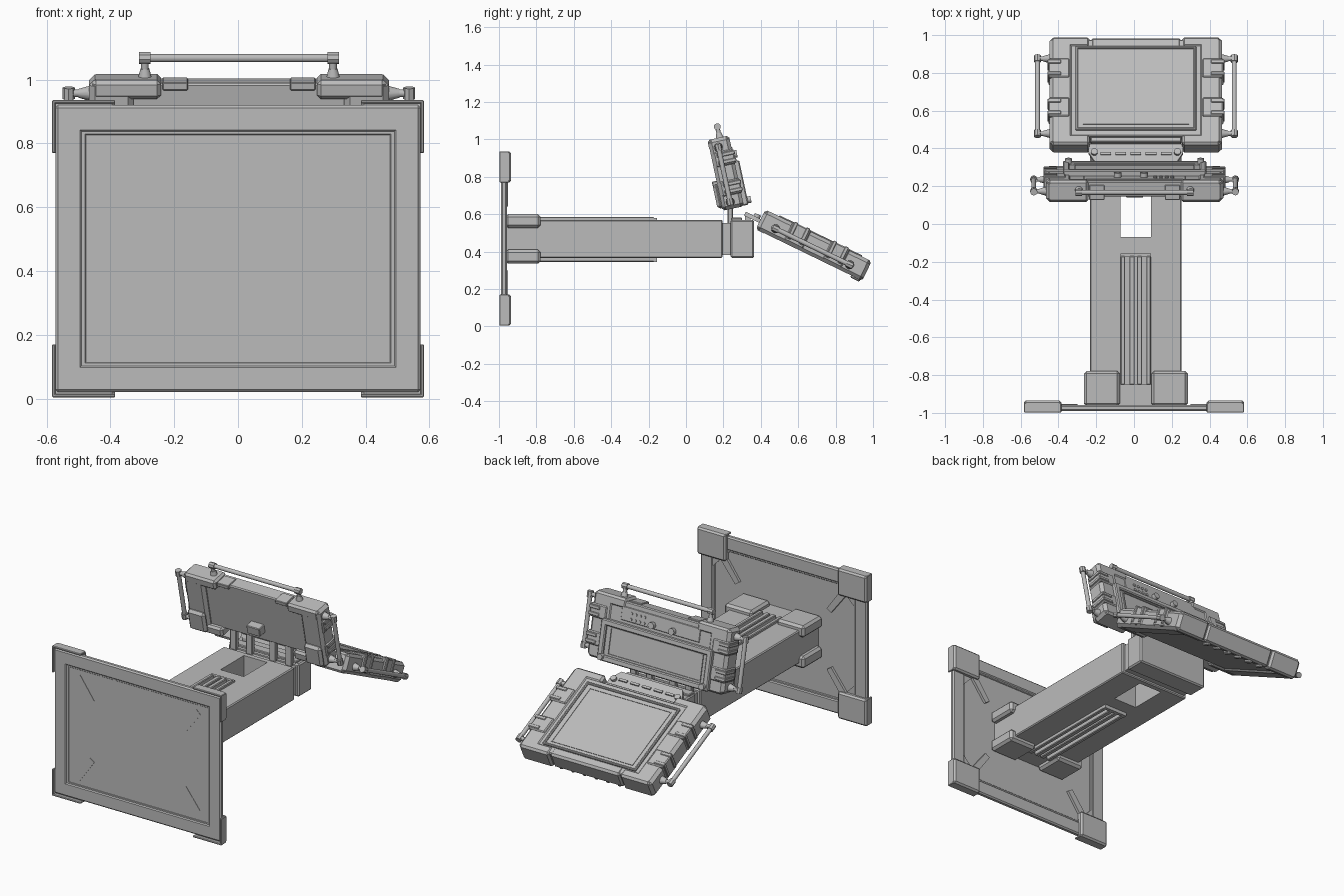
import bpy, bmesh
from math import radians
from mathutils import Matrix, Vector

if "Cube" in bpy.data.objects:
    bpy.data.objects.remove(bpy.data.objects["Cube"])

metal = bpy.data.materials.new("grey_metal")
metal.use_nodes = True
GREY = (0.5, 0.5, 0.5, 1)
metal.diffuse_color = GREY
metal.node_tree.nodes["Principled BSDF"].inputs["Base Color"].default_value = GREY
WORLD = Matrix.Identity(4)


def finish(name, bm, frame=WORLD, smooth=False):
    bm.transform(frame)
    bmesh.ops.recalc_face_normals(bm, faces=bm.faces)
    mesh = bpy.data.meshes.new(name)
    bm.to_mesh(mesh)
    bm.free()
    mesh.materials.append(metal)
    ob = bpy.data.objects.new(name, mesh)
    bpy.context.collection.objects.link(ob)
    if smooth:
        bpy.ops.object.select_all(action='DESELECT')
        ob.select_set(True)
        bpy.context.view_layer.objects.active = ob
        bpy.ops.object.shade_smooth_by_angle(angle=radians(40))
    return ob


def box(name, x, y, z, frame=WORLD, bevel=0.0):
    """Box from three (low, high) ranges, with chamfered edges."""
    bm = bmesh.new()
    bmesh.ops.create_cube(bm, size=1)
    for v in bm.verts:
        v.co = Vector([(a + b) / 2 + c * (b - a) for (a, b), c in zip((x, y, z), v.co)])
    if bevel:
        bmesh.ops.bevel(bm, geom=bm.edges[:], offset=bevel, segments=1, affect='EDGES')
    return finish(name, bm, frame)


def rod(name, start, end, radius, frame=WORLD, sides=12, tip=None):
    a, b = Vector(start), Vector(end)
    bm = bmesh.new()
    bmesh.ops.create_cone(bm, cap_ends=True, segments=sides, radius1=radius,
                          radius2=radius if tip is None else tip, depth=(b - a).length)
    turn = (b - a).to_track_quat('Z', 'Y').to_matrix().to_4x4()
    bm.transform(Matrix.Translation((a + b) / 2) @ turn)
    return finish(name, bm, frame, True)


def prism(name, outline, low, high, frame=WORLD):
    """Flat outline extruded along local z."""
    bm = bmesh.new()
    face = bm.faces.new([bm.verts.new((x, y, low)) for x, y in outline])
    top = bmesh.ops.extrude_face_region(bm, geom=[face])["geom"]
    bmesh.ops.translate(bm, vec=(0, 0, high - low),
                        verts=[g for g in top if isinstance(g, bmesh.types.BMVert)])
    return finish(name, bm, frame)


def border(name, x, y, z, width, frame=WORLD, bevel=0.004):
    """Rectangular frame of four bars."""
    for side, bar in (("low", (y[0], y[0] + width)), ("high", (y[1] - width, y[1]))):
        box(f"{name}_{side}", x, bar, z, frame, bevel)
    for side, bar in (("first", (x[0], x[0] + width)), ("second", (x[1] - width, x[1]))):
        box(f"{name}_{side}", bar, y, z, frame, bevel)


def cut(target, *cutters):
    for cutter in cutters:
        mod = target.modifiers.new("cut", 'BOOLEAN')
        mod.object, mod.solver = cutter, 'EXACT'
        bpy.context.view_layer.objects.active = target
        bpy.ops.object.modifier_apply(modifier=mod.name)
        bpy.data.objects.remove(cutter)


# Foot plate, drawn in a frame whose local z runs towards the column
foot = Matrix(((-1, 0, 0, 0), (0, 0, 1, -0.997), (0, 1, 0, 0.47), (0, 0, 0, 1)))
box("foot_panel", (-0.5, 0.5), (-0.38, 0.38), (0.016, 0.028), foot)
border("foot_border", (-0.573, 0.573), (-0.45, 0.45), (0.008, 0.04), 0.085, foot, 0.008)
border("foot_inner_step", (-0.505, 0.505), (-0.385, 0.385), (0.014, 0.034), 0.03, foot)
for sx in (-1, 1):
    for sy in (-1, 1):
        def span(a, b, s):
            return tuple(sorted((a * s, b * s)))
        box("foot_corner", span(0.385, 0.583, sx), span(0.30, 0.466, sy), (0.02, 0.062), foot, 0.01)
        box("foot_corner_side_lip", span(0.572, 0.583, sx), span(0.30, 0.466, sy), (0, 0.05), foot, 0.003)
        box("foot_corner_end_lip", span(0.385, 0.583, sx), span(0.455, 0.466, sy), (0, 0.05), foot, 0.003)
        rib = [(0.40, 0.33), (0.43, 0.30), (0.33, 0.17), (0.30, 0.19)]
        prism("foot_diagonal_rib", [(px * sx, py * sy) for px, py in rib], 0.014, 0.044, foot)
        web = [(0.49, 0.31), (0.49, 0.24), (0.37, 0.36), (0.42, 0.38)]
        prism("foot_corner_web", [(px * sx, py * sy) for px, py in web], 0.016, 0.036, foot)

# Column with a through window and rail slots
CX = 0.009
column = box("column", (CX - 0.243, CX + 0.243), (-0.975, 0.195), (0.366, 0.57), bevel=0.006)
slot_x = (CX - 0.08, CX + 0.08)
cut(column,
    box("window_cutter", slot_x, (-0.07, 0.16), (0.2, 0.8)),
    box("upper_slot_cutter", slot_x, (-0.85, -0.155), (0.53, 0.8)),
    box("lower_slot_cutter", slot_x, (-0.85, -0.155), (0.2, 0.406)))
box("column_neck", (CX - 0.225, CX + 0.225), (0.18, 0.25), (0.382, 0.553))
box("column_end", (CX - 0.243, CX + 0.243), (0.238, 0.364), (0.366, 0.57), bevel=0.008)
for low, high in ((0.53, 0.585), (0.345, 0.406)):
    for off, half in ((-0.068, 0.012), (-0.02, 0.014), (0.02, 0.014), (0.068, 0.012)):
        box("slot_rail", (CX + off - half, CX + off + half), (-0.85, -0.17), (low, high), bevel=0.004)
    box("rail_stop", slot_x, (-0.175, -0.155), (low, high - 0.005))
for xs in ((-0.265, -0.075), (0.093, 0.285)):
    for zs in ((0.527, 0.60), (0.335, 0.41)):
        box("column_bracket", xs, (-0.965, -0.778), zs, bevel=0.014)


def handle(name, ends, out, frame):
    """Grab bar between two posts; out points away from the housing."""
    out = Vector(out)
    for end in map(Vector, ends):
        rod(f"{name}_foot", end - out * 0.3, end + out * 0.45, 0.03, frame, tip=0.014)
        rod(f"{name}_post", end, end + out * 0.8, 0.012, frame)
        axis = (Vector(ends[1]) - Vector(ends[0])).normalized() * 0.018
        rod(f"{name}_knob", end + out * 0.85 - axis, end + out * 0.85 + axis, 0.019, frame, 8)
    rod(f"{name}_bar", Vector(ends[0]) + out * 0.85, Vector(ends[1]) + out * 0.85, 0.013, frame)


def housing(name, frame, hx, hv, back, clips, grip):
    """Screen case: core, thick side blocks, clips and side handles."""
    box(f"{name}_core", (-0.36, 0.36), (-hv + 0.05, hv - 0.014), (-back, 0.05), frame, 0.006)
    for s in (-1, 1):
        xs = tuple(sorted((0.33 * s, hx * s)))
        box(f"{name}_side_block", xs, (-hv, hv), (-0.06, 0.056), frame, 0.018)
        for v in (-1, 1):
            wide = tuple(sorted((0.245 * s, (hx - 0.01) * s)))
            length = tuple(sorted(((hv - 0.06) * v, hv * v)))
            box(f"{name}_corner", wide, length, (-0.062, 0.056), frame, 0.012)
        for low, high in clips:
            xs = tuple(sorted(((hx - 0.105) * s, (hx + 0.006) * s)))
            box(f"{name}_clip", xs, (low, high), (-0.045, 0.063), frame, 0.006)
            xs = tuple(sorted(((hx - 0.06) * s, (hx + 0.012) * s)))
            for mid in (low + 0.02, high - 0.02):
                box(f"{name}_latch", xs, (mid - 0.01, mid + 0.01), (-0.03, 0.068), frame, 0.003)
        handle(f"{name}_side_handle", [(hx * s, v, -0.012) for v in grip],
               (0.075 * s, 0, 0), frame)


def tilted(centre, along, normal):
    along, normal = Vector(along).normalized(), Vector(normal).normalized()
    rot = Matrix((along.cross(normal), along, normal)).transposed().to_4x4()
    return Matrix.Translation(centre) @ rot


# Upright screen
up = tilted((0.003, 0.215, 0.82), (0, -0.209, 0.978), (0, 0.978, 0.209))
housing("upright_screen", up, 0.47, 0.193, 0.035, ((-0.12, -0.04), (0.04, 0.12)), (-0.155, 0.143))
handle("top_handle", [(-0.295, 0.18, 0.005), (0.295, 0.18, 0.005)], (0, 0.085, 0), up)
box("display_backing", (-0.37, 0.37), (-0.18, 0.045), (0.04, 0.066), up)
border("display_bezel", (-0.38, 0.38), (-0.19, 0.053), (0.045, 0.082), 0.035, up, 0.006)
border("display_inner_trim", (-0.32, 0.32), (-0.15, 0.015), (0.06, 0.072), 0.008, up, 0)
for s in (-1, 1):
    rod("bezel_knob", (0.35 * s, -0.165, 0.07), (0.35 * s, -0.165, 0.1), 0.018, up)
    rod("control_knob", (0.02 + 0.07 * s, 0.09, 0.04), (0.02 + 0.07 * s, 0.09, 0.078), 0.02, up)
    box("top_notch_plate", (0.2 * s - 0.04, 0.2 * s + 0.04), (0.16, 0.185), (-0.05, 0.03), up, 0.003)
    box("back_foot_block", (0.40 * s - 0.06, 0.40 * s + 0.06), (-0.18, -0.045), (-0.085, -0.05), up, 0.015)
for i in range(4):
    for v in (0.085, 0.12):
        x = -0.2 + i * 0.03
        rod("control_button", (x, v, 0.045), (x, v, 0.06), 0.009, up, 8)
box("control_strip", (-0.27, 0.27), (0.068, 0.15), (0.045, 0.054), up, 0.003)
box("back_connector", (-0.045, 0.045), (-0.085, -0.03), (-0.085, -0.03), up, 0.004)

# Lowered screen
low = tilted((0.01, 0.684, 0.436), (0, 0.9, -0.437), (0, 0.437, 0.9))
housing("lowered_screen", low, 0.457, 0.316, 0.05, ((-0.155, -0.045), (0.075, 0.185)), (-0.222, 0.218))
box("wide_display", (-0.31, 0.31), (-0.225, 0.25), (0.04, 0.053), low)
border("wide_display_bezel", (-0.32, 0.32), (-0.235, 0.258), (0.04, 0.062), 0.014, low, 0.004)
border("wide_display_trim", (-0.28, 0.28), (-0.2, 0.225), (0.05, 0.056), 0.005, low, 0)
box("near_edge_step", (-0.24, 0.24), (-0.29, -0.25), (-0.045, 0.03), low, 0.005)
box("far_edge_cover", (-0.24, 0.24), (0.25, 0.312), (-0.058, 0.053), low, 0.012)
for i in range(6):
    x = -0.2 + i * 0.08
    box("underside_fin", (x - 0.012, x + 0.012), (0.25, 0.305), (-0.072, -0.05), low, 0.006)

# Hinge between column and screens
prism("hinge_plate", [(-0.25, -0.29), (0.25, -0.29), (0.25, -0.34), (0.21, -0.405),
                      (-0.21, -0.405), (-0.25, -0.34)], -0.022, 0, low)
for i in range(5):
    x = -0.16 + i * 0.08
    box("hinge_tab", (x - 0.028, x + 0.028), (-0.355, -0.34), (-0.005, 0.008), low)
for s in (-1, 1):
    rod("hinge_bolt", (0.22 * s, -0.34, -0.01), (0.22 * s, -0.34, 0.016), 0.018, low)
    box("hinge_support", (0.16 * s - 0.03, 0.16 * s + 0.03), (0.315, 0.345), (0.56, 0.597))
    for off in (0.08, 0.19):
        box("screen_peg", (off * s - 0.022, off * s + 0.022), (0.222, 0.25), (0.55, 0.70), bevel=0.004)
box("screen_peg_base", (-0.23, 0.23), (0.243, 0.30), (0.565, 0.582), bevel=0.004)
